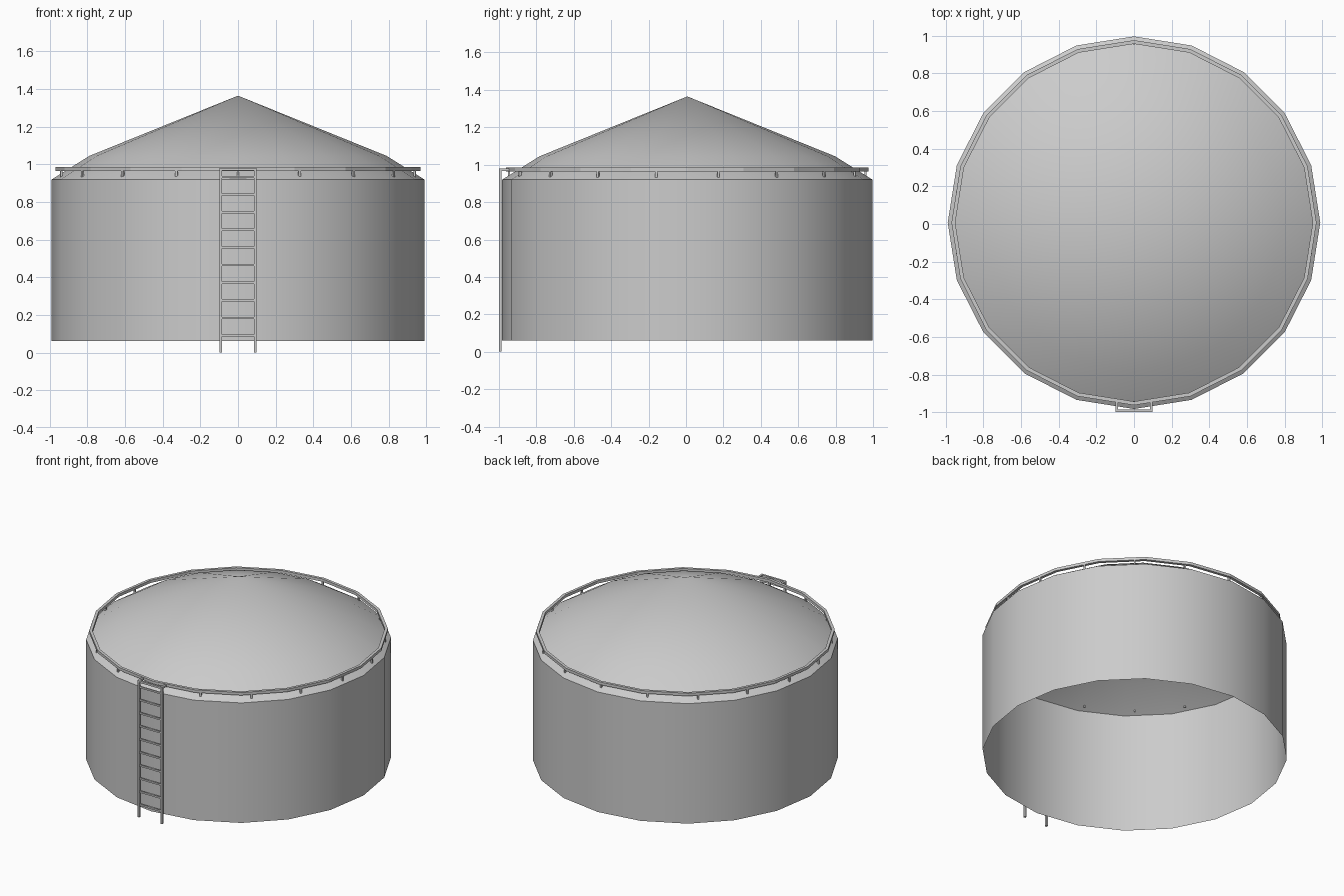
import bpy, bmesh
from math import sin, cos, pi, radians
from mathutils import Matrix, Vector

cube = bpy.data.objects.get("Cube")
if cube:
    bpy.data.objects.remove(cube, do_unlink=True)

SIDES = 20
CENTRE_Y = 0.007      # tank sits slightly back, ladder in front

steel = bpy.data.materials.new("grey steel")
steel.use_nodes = True
GREY = (0.6, 0.6, 0.6, 1)
steel.diffuse_color = GREY
steel.node_tree.nodes["Principled BSDF"].inputs["Base Color"].default_value = GREY


def finish(name, bm, smooth=None):
    mesh = bpy.data.meshes.new(name)
    bm.to_mesh(mesh)
    bm.free()
    mesh.materials.append(steel)
    obj = bpy.data.objects.new(name, mesh)
    bpy.context.collection.objects.link(obj)
    if smooth:
        bpy.ops.object.select_all(action='DESELECT')
        obj.select_set(True)
        bpy.context.view_layer.objects.active = obj
        bpy.ops.object.shade_smooth_by_angle(angle=radians(smooth))
    return obj


def lathe(name, profile, closed=False, smooth=None):
    """Turn (radius, z) points round the tank axis; radius 0 is a single tip."""
    bm = bmesh.new()
    rings = []
    for r, z in profile:
        count = SIDES if r else 1
        rings.append([bm.verts.new((r * cos(2 * pi * i / SIDES),
                                    CENTRE_Y + r * sin(2 * pi * i / SIDES), z))
                      for i in range(count)])
    pairs = list(zip(rings, rings[1:]))
    if closed:
        pairs.append((rings[-1], rings[0]))
    for a, b in pairs:
        for i in range(SIDES):
            j = (i + 1) % SIDES
            if len(b) == 1:
                bm.faces.new((a[i], a[j], b[0]))
            else:
                bm.faces.new((a[i], a[j], b[j], b[i]))
    return finish(name, bm, smooth)


def add_box(bm, centre, size, turn=0):
    place = (Matrix.Translation(centre) @ Matrix.Rotation(turn, 4, 'Z')
             @ Matrix.Diagonal((*size, 1)))
    bmesh.ops.create_cube(bm, size=1, matrix=place)


# Tank: open-bottomed wall and two-slope conical roof
lathe("tank_wall", [(0.99, 0.06), (0.99, 0.92)], smooth=30)
lathe("roof", [(0.99, 0.92), (0.79, 1.045), (0, 1.365)], smooth=30)

# Guard rail ring around the eave
lathe("guard_rail", [(0.95, 0.965), (0.97, 0.965), (0.97, 0.985), (0.95, 0.985)],
      closed=True)

# Short posts carrying the rail
bm = bmesh.new()
for k in range(18):
    a = -pi / 2 + k * 2 * pi / 18
    add_box(bm, (0.953 * cos(a), CENTRE_Y + 0.953 * sin(a), 0.948),
            (0.012, 0.012, 0.036), a)
finish("rail_posts", bm)

# Ladder: stringers, rungs and top brackets reaching back to the rail
bm = bmesh.new()
for x in (-0.091, 0.091):
    add_box(bm, (x, -0.993, 0.49), (0.014, 0.014, 0.98))
    add_box(bm, (x, -0.97, 0.973), (0.014, 0.05, 0.014))
for k in range(10):
    add_box(bm, (0, -0.993, 0.09 + k * 0.0937), (0.17, 0.01, 0.012))
add_box(bm, (0, -0.993, 0.973), (0.196, 0.014, 0.014))
finish("ladder", bm)
